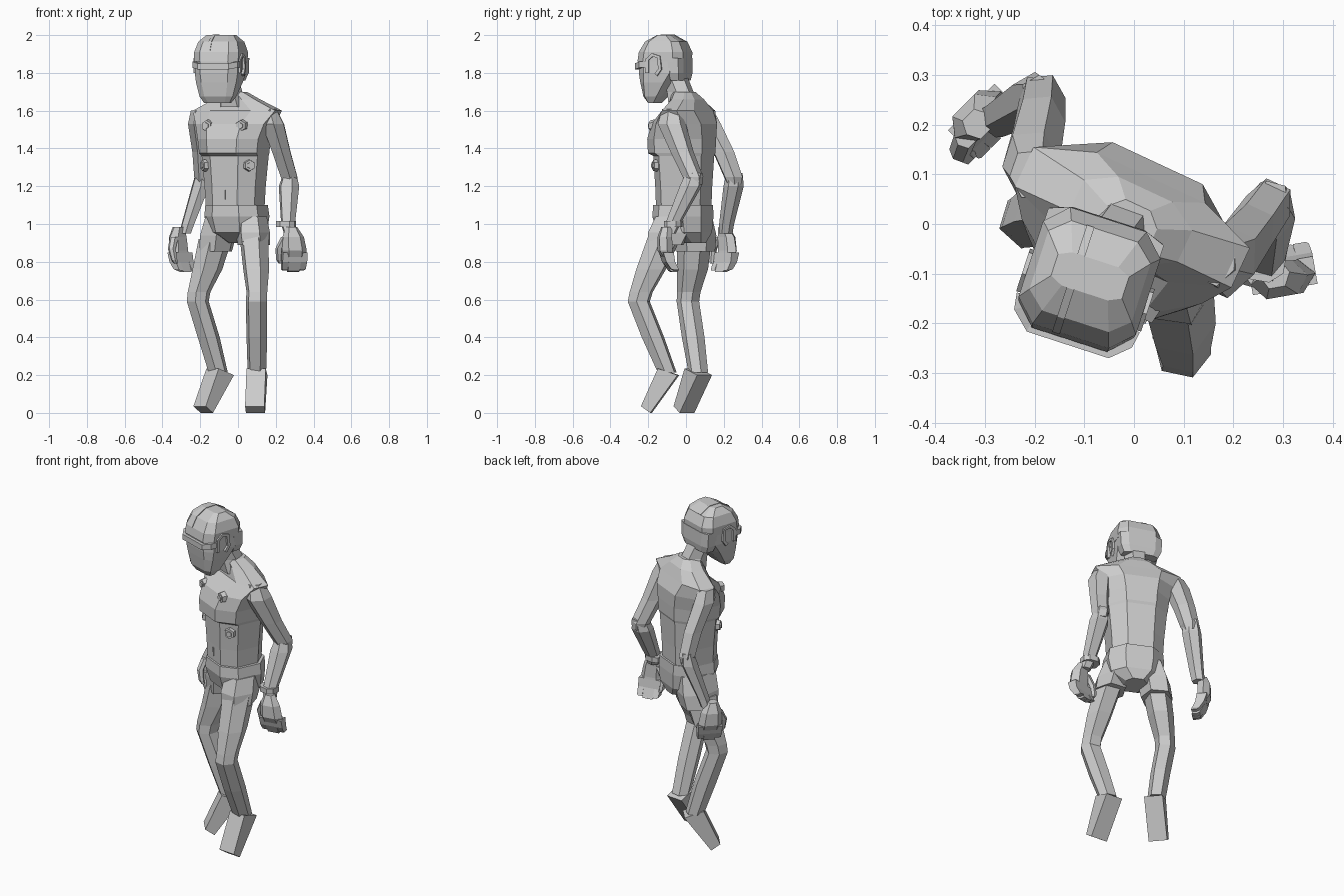
import bpy, bmesh
from math import sin, cos, pi, radians
from mathutils import Vector, Matrix

OCT = [(1, -.5), (1, .5), (.5, 1), (-.5, 1), (-1, .5), (-1, -.5), (-.5, -1), (.5, -1)]
HEAD = [(1, -.65), (1, .65), (.65, 1), (-.65, 1), (-1, .65), (-1, -.65), (-.65, -1), (.65, -1)]
HEX = [(1, 0), (.55, 1), (-.55, 1), (-1, 0), (-.55, -1), (.55, -1)]
BOX = [(1, 1), (-1, 1), (-1, -1), (1, -1)]


def frame(x, y, z, yaw):
    return Matrix.Translation((x, y, z)) @ Matrix.Rotation(radians(yaw), 4, 'Z')


def finish(name, bm, mat=Matrix()):
    bm.transform(mat)
    bmesh.ops.recalc_face_normals(bm, faces=bm.faces)
    me = bpy.data.meshes.new(name)
    bm.to_mesh(me)
    bm.free()
    ob = bpy.data.objects.new(name, me)
    bpy.context.collection.objects.link(ob)
    return ob


def skin(name, loops, bm, mat):
    """Join equal vertex loops into a closed solid."""
    n = len(loops[0])
    for a, b in zip(loops, loops[1:]):
        for i in range(n):
            bm.faces.new((a[i], a[(i + 1) % n], b[(i + 1) % n], b[i]))
    bm.faces.new(loops[0])
    bm.faces.new(loops[-1])
    return finish(name, bm, mat)


def loft(name, rings, shape=HEX, yaw=0, mat=Matrix()):
    """Skin horizontal sections (x, y, z, half width, half depth)."""
    bm = bmesh.new()
    c, s = cos(radians(yaw)), sin(radians(yaw))
    loops = [[bm.verts.new((x + u * rx * c - v * ry * s, y + u * rx * s + v * ry * c, z))
              for u, v in shape] for x, y, z, rx, ry in rings]
    return skin(name, loops, bm, mat)


def prism(name, profile, half, mat):
    """Side profile (forward, z) widened along local x."""
    bm = bmesh.new()
    loops = [[bm.verts.new((sx * half, -f, z)) for f, z in profile] for sx in (-1, 1)]
    return skin(name, loops, bm, mat)


def strip(name, path, axis, w, t, mat):
    """Square bar along a path; w is the half size along axis, t the other way."""
    bm = bmesh.new()
    pts = [Vector(p) for p in path]
    ax = Vector(axis)
    loops = []
    for i, p in enumerate(pts):
        d = (pts[min(i + 1, len(pts) - 1)] - pts[max(i - 1, 0)]).normalized()
        side = d.cross(ax).normalized()
        loops.append([bm.verts.new(p + ax * w * u + side * t * v) for u, v in BOX])
    return skin(name, loops, bm, mat)


# torso and pelvis, turned toward -x
T = frame(-.015, -.012, 0, -25)
loft("torso", [(0, o, z, w, d) for o, z, w, d in [
    (0, 1.06, .14, .128), (0, 1.2, .148, .132), (0, 1.36, .163, .14), (-.012, 1.375, .168, .158),
    (-.012, 1.45, .177, .16), (.003, 1.53, .2, .145), (.028, 1.6, .24, .088),
    (.02, 1.66, .12, .07), (0, 1.70, .055, .055)]], OCT, 0, T)
loft("shorts", [(.012, .045, .9, .06, .075), (.012, .01, .955, .14, .128), (.01, 0, 1.04, .157, .142),
                (.008, 0, 1.1, .15, .14)], OCT, 0, T)

# chest bolts: hex washer with a smaller head, sunk close to the surface
for u, v, z, turn in [(.1, -.134, 1.52, 0), (.13, -.103, 1.31, 40)]:
    for side in (-1, 1):
        bm = bmesh.new()
        for r, h in ((.034, .028), (.019, .042)):
            bmesh.ops.create_cone(bm, cap_ends=True, segments=6, radius1=r, radius2=r * .85, depth=h)
        m = T @ frame(u * side, v, z, turn * side) @ Matrix.Rotation(pi / 2, 4, 'X')
        finish("chest_bolt", bm, m)
strip("navel", [(0, -.128, 1.13), (0, -.131, 1.18)], (1, 0, 0), .004, .005, T)

# neck and head
loft("neck", [(-.02, 0, 1.62, .085, .08), (-.035, -.03, 1.7, .062, .062),
              (-.065, -.07, 1.8, .062, .062)], HEX, -20)
H = frame(-.09, -.11, 0, -18)
loft("face", [(0, -.058, 1.64, .07, .022), (0, -.052, 1.675, .092, .05), (0, -.028, 1.75, .112, .087),
              (0, -.01, 1.80, .119, .112), (0, -.005, 1.89, .12, .118)], HEAD, 0, H)
loft("hair", [(0, -.003, 1.86, .122, .126), (0, .002, 1.91, .124, .123), (0, .005, 1.965, .108, .095),
              (0, .005, 2.0, .075, .035)], HEAD, 0, H)
loft("back_hair", [(0, .085, 1.76, .1, .035), (0, .085, 1.80, .118, .042),
                   (0, .08, 1.88, .122, .046)], HEAD, 0, H)
strip("hair_parting", [(-.03, -.122, 1.91), (-.03, -.09, 1.967), (-.03, -.03, 2.0),
                       (-.03, .04, 2.0), (-.03, .1, 1.965)], (1, 0, 0), .008, .003, H)
strip("visor", [(-.12, -.07, 1.845), (-.116, -.1, 1.843), (-.085, -.13, 1.835), (.085, -.13, 1.835),
                (.116, -.1, 1.843), (.12, -.07, 1.845)], (0, 0, 1), .016, .01, H)
for side in (-1, 1):
    strip("ear_clip", [(.122 * side, y, z) for y, z in
                       [(-.06, 1.80), (-.06, 1.87), (-.03, 1.895), (.005, 1.885), (.012, 1.82),
                        (-.01, 1.79)]], (1, 0, 0), .01, .009, H)

# legs
loft("left_shorts_leg", [(.075, -.055, 1.04, .078, .1), (.08, -.09, .955, .09, .105),
                         (.083, -.108, .89, .086, .09)], HEX, -8)
loft("right_shorts_leg", [(-.085, .03, 1.04, .078, .1), (-.105, .045, .94, .09, .105),
                          (-.12, .05, .855, .088, .092)], HEX, -30)
loft("left_leg", [(.083, -.105, .95, .078, .083), (.096, -.185, .76, .07, .072),
                  (.1, -.237, .64, .056, .056), (.098, -.25, .59, .058, .053),
                  (.1, -.175, .4, .056, .054), (.1, -.1, .215, .05, .045)], HEX, -12)
loft("right_leg", [(-.12, .045, .92, .077, .085), (-.162, .035, .76, .07, .075),
                   (-.206, .015, .64, .055, .056), (-.213, .01, .59, .055, .053),
                   (-.155, .038, .4, .054, .054), (-.105, .065, .215, .05, .045)], HEX, -42)
foot = [(.045, .235), (-.06, .2), (.085, 0), (.135, .035)]
prism("left_foot", foot, .051, frame(.1, -.1, 0, -5))
prism("right_foot", foot, .051, frame(-.1, .06, 0, -50))

# arms
loft("left_upper_arm", [(.165, -.075, 1.61, .04, .045), (.185, -.075, 1.53, .062, .066),
                        (.23, -.02, 1.38, .052, .054), (.27, .037, 1.25, .048, .048),
                        (.275, .043, 1.21, .038, .038)], HEX, -25)
loft("left_forearm", [(.275, .043, 1.27, .035, .04), (.27, .025, 1.2, .056, .052),
                      (.265, -.07, 1.0, .038, .036), (.275, -.09, .95, .033, .032)], HEX, -15)
loft("right_upper_arm", [(-.205, .1, 1.6, .045, .045), (-.207, .12, 1.53, .058, .062),
                         (-.19, .2, 1.38, .052, .054), (-.185, .25, 1.25, .047, .047),
                         (-.188, .255, 1.21, .035, .035)], HEX, 5)
loft("right_forearm", [(-.188, .257, 1.27, .035, .038), (-.198, .252, 1.2, .047, .047),
                       (-.265, .215, 1.0, .034, .035), (-.28, .21, .95, .03, .032)], HEX, 30)
loft("wristband", [(.255, -.068, .985, .05, .046), (.255, -.068, 1.015, .05, .046)], OCT, -10)


# hands: palm, four curled fingers and a thumb; curl is the palm direction on local y
def hand(label, mat, curl, thumb):
    def part(name, rings, shape):
        loft(label + name, [(x * thumb, y * curl, z, rx, ry) for x, y, z, rx, ry in rings],
             shape, 0, mat)
    part("_palm", [(.01, 0, .985, .03, .026), (.003, -.012, .93, .058, .034),
                   (-.004, -.012, .86, .066, .034), (-.006, 0, .825, .062, .026)], HEX)
    for i in range(4):
        x = .044 - i * .033
        part("_finger", [(x, -.005, .85, .0165, .028), (x, .007, .80, .0165, .024),
                         (x * .95, .03, .762 - .01 * (i in (1, 2)), .016, .02),
                         (x * .9, .04, .745 + .01 * (i in (0, 3)), .013, .014)], BOX)
    part("_thumb", [(.045, .002, .93, .022, .02), (.075, .015, .87, .019, .019),
                    (.072, .03, .81, .015, .015), (.062, .035, .79, .01, .01)], HEX)


hand("left", frame(.293, -.1, 0, 10), 1, -1)
hand("right", frame(-.308, .208, 0, 45), -1, -1)
